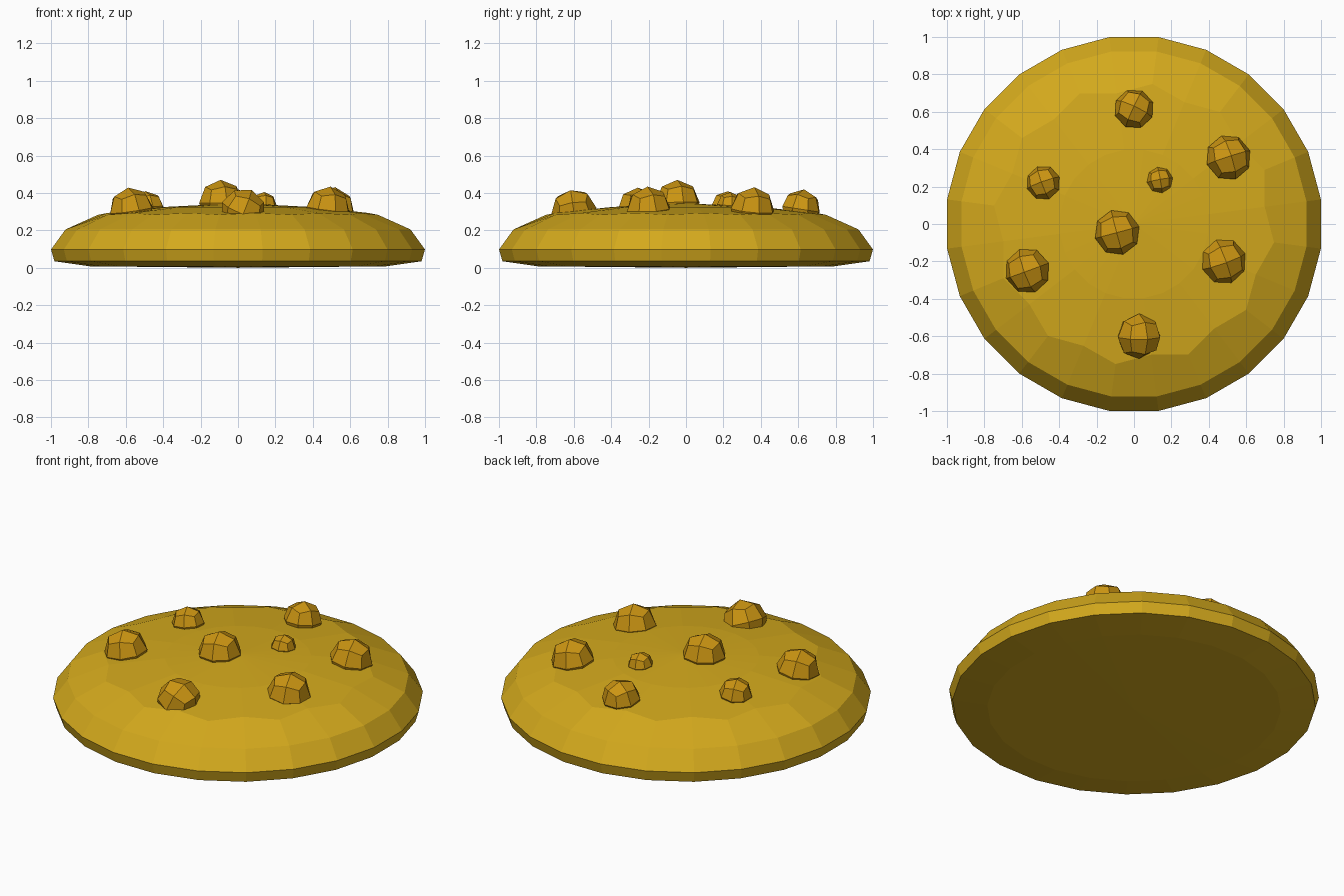
import bpy, bmesh, math
from mathutils import Matrix, Euler, Vector

if "Cube" in bpy.data.objects:
    bpy.data.objects.remove(bpy.data.objects["Cube"])


def material(name, rgb):
    m = bpy.data.materials.new(name)
    m.diffuse_color = (*rgb, 1)
    m.use_nodes = True
    m.node_tree.nodes["Principled BSDF"].inputs["Base Color"].default_value = m.diffuse_color
    return m


def add_object(name, bm, mat):
    bmesh.ops.recalc_face_normals(bm, faces=bm.faces)
    me = bpy.data.meshes.new(name)
    bm.to_mesh(me)
    bm.free()
    me.materials.append(mat)
    ob = bpy.data.objects.new(name, me)
    bpy.context.collection.objects.link(ob)
    return ob


dough = material("dough", (0.66, 0.40, 0.012))
chip_mat = material("chip", (0.60, 0.30, 0.006))

# Biscuit body: 24-sided rings (radius, height, zigzag) closed at both poles
SIDES = 24
rings = [(0.80, 0.008, 0), (0.99, 0.035, 0), (1.008, 0.098, 0),
         (0.93, 0.205, 0), (0.73, 0.288, 0.025), (0.40, 0.325, 0)]
bm = bmesh.new()
loops = []
for r, z, zig in rings:
    loop = []
    for i in range(SIDES):
        a = math.tau * (i + 0.5) / SIDES
        rr = r + zig * (1 if i % 2 else -1)
        zz = z - 0.2 * (rr - r)
        loop.append(bm.verts.new((rr * math.cos(a), rr * math.sin(a), zz)))
    loops.append(loop)
bottom = bm.verts.new((0, 0, 0))
top = bm.verts.new((0, 0, 0.345))
for i in range(SIDES):
    j = (i + 1) % SIDES
    for lo, hi in zip(loops, loops[1:]):
        bm.faces.new((lo[i], lo[j], hi[j], hi[i]))
    bm.faces.new((loops[0][j], loops[0][i], bottom))
    bm.faces.new((loops[-1][i], loops[-1][j], top))
add_object("biscuit_body", bm, dough)


# Chips: faceted balls, each cube face split in four, half sunk in the dough
def chip(n, x, y, r, z_top, spin, tilt=0):
    bm = bmesh.new()
    bmesh.ops.create_cube(bm, size=2)
    bmesh.ops.subdivide_edges(bm, edges=bm.edges[:], cuts=1, use_grid_fill=True)
    for v in bm.verts:
        v.co = v.co.normalized() * r
    lean = Vector((0, 0, 1)).rotation_difference(Vector((0.25 * x, 0.25 * y, 1)))
    rot = Euler((0, math.radians(tilt), math.radians(spin))).to_matrix()
    bm.transform(Matrix.Translation((x, y, z_top - r))
                 @ (lean.to_matrix() @ rot).to_4x4())
    add_object(f"chip_{n}", bm, chip_mat)


chips = [(0.00, 0.615, 0.107, 0.42, -25), (0.505, 0.355, 0.122, 0.432, 18),
         (-0.485, 0.22, 0.092, 0.41, 20), (0.138, 0.235, 0.07, 0.405, 10),
         (-0.09, -0.045, 0.122, 0.47, 15), (0.48, -0.20, 0.122, 0.435, 20),
         (-0.57, -0.25, 0.122, 0.43, 20), (0.027, -0.60, 0.122, 0.425, 0, 22)]
for n, c in enumerate(chips, 1):
    chip(n, *c)
